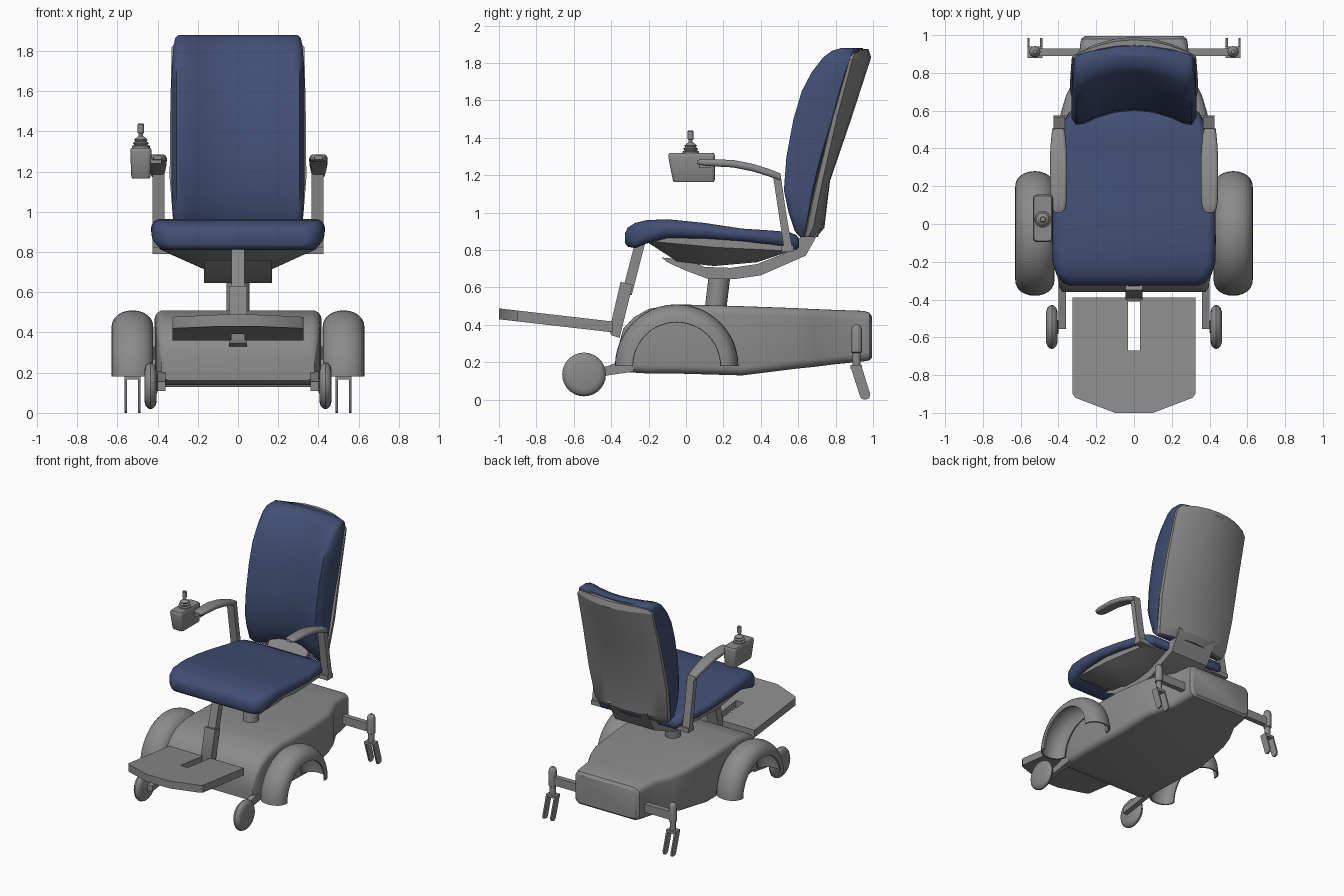
import bpy, bmesh, math
from math import sin, cos, pi

def material(name, rgb):
    m = bpy.data.materials.new(name)
    m.diffuse_color = (*rgb, 1)
    return m

GREY = material("grey frame", (0.26, 0.26, 0.26))
BLUE = material("navy upholstery", (0.054, 0.078, 0.175))

def loft(name, rings, mat=GREY, closed=False, s=1, angle=35):
    """Skin equal-length rings of points; cap the ends unless closed."""
    bm = bmesh.new()
    vs = [[bm.verts.new((s * x, y, z)) for x, y, z in r] for r in rings]
    n, k = len(rings[0]), len(rings)
    for i in range(k if closed else k - 1):
        a, b = vs[i], vs[(i + 1) % k]
        for j in range(n):
            bm.faces.new((a[j], a[(j + 1) % n], b[(j + 1) % n], b[j]))
    if not closed:
        bm.faces.new(vs[0])
        bm.faces.new(vs[-1])
    bmesh.ops.recalc_face_normals(bm, faces=bm.faces)
    me = bpy.data.meshes.new(name)
    bm.to_mesh(me)
    bm.free()
    me.shade_smooth()
    me.set_sharp_from_angle(angle=math.radians(angle))
    me.materials.append(mat)
    ob = bpy.data.objects.new(name, me)
    bpy.context.collection.objects.link(ob)
    return ob

def prism(name, pts, x0, x1, mat=GREY, s=1, angle=35):
    """Side profile of (y, z) points pulled from x0 to x1."""
    return loft(name, [[(x, y, z) for y, z in pts] for x in (x0, x1)], mat, s=s, angle=angle)

def box(name, x0, x1, y0, y1, z0, z1, s=1):
    return prism(name, [(y0, z0), (y1, z0), (y1, z1), (y0, z1)], x0, x1, s=s)

def lathe(name, c, prof, axis="z", s=1, n=24, lean=0):
    """Rings (height, radius) around an upright or sideways axis."""
    rings = []
    for h, r in prof:
        t = [2 * pi * i / n for i in range(n)]
        if axis == "z":
            rings.append([(c[0] + r * cos(a), c[1] + r * sin(a) + lean * h, c[2] + h) for a in t])
        else:
            rings.append([(c[0] + h, c[1] + r * cos(a), c[2] + r * sin(a)) for a in t])
    return loft(name, rings, s=s)

def rounded(hw, z0, z1, r, n=5):
    """Rounded rectangle section as (x, z) points."""
    pts = []
    r = min(r, (z1 - z0) * 0.49)
    for q, (sx, z) in enumerate(((1, z1 - r), (-1, z1 - r), (-1, z0 + r), (1, z0 + r))):
        for i in range(n + 1):
            a = pi / 2 * (q + i / n)
            pts.append((sx * (hw - r) + r * cos(a), z + r * sin(a)))
    return pts

def along_y(name, stations, r, mat=GREY, cx=0, s=1, angle=40):
    return loft(name, [[(cx + x, y, z) for x, z in rounded(w, z0, z1, r)]
                       for y, w, z0, z1 in stations], mat, s=s, angle=angle)

# Drive base
along_y("drive_base", [(-0.36, .38, .16, .29), (-0.335, .395, .15, .38), (-0.28, .405, .145, .44),
                       (-0.2, .41, .14, .485), (-0.05, .415, .14, .51), (0.3, .415, .13, .50),
                       (0.58, .39, .165, .49), (0.68, .36, .175, .485), (0.8, .30, .19, .48),
                       (0.95, .285, .205, .475), (0.98, .28, .21, .465), (0.995, .26, .225, .445)],
        0.045, angle=30)

# Seat post
lathe("seat_post", (0, 0.155, 0.46), [(0, .058), (0.19, .058)], lean=0.12)

# Curved support running under the seat and up to the backrest
prism("seat_support", [(-0.13, .76), (-0.10, .735), (0.0, .69), (0.12, .645), (0.26, .645), (0.40, .665),
                       (0.64, .77), (0.73, .93), (0.70, 1.0), (0.64, .92), (0.57, .80), (0.38, .725),
                       (0.24, .705), (0.10, .71), (0, .75)], -0.17, 0.17)

# Tapered seat pan
loft("seat_pan", [
    [(.16, -.04, .735), (-.16, -.04, .735), (-.17, .15, .715), (-.17, .38, .735), (.17, .38, .735), (.17, .15, .715)],
    [(.37, -.22, .85), (-.37, -.22, .85), (-.39, .15, .815), (-.35, .56, .795), (.35, .56, .795), (.39, .15, .815)],
    [(.37, -.20, .89), (-.37, -.20, .89), (-.39, .15, .885), (-.35, .56, .84), (.35, .56, .84), (.39, .15, .885)]])

# Seat cushion
along_y("seat_cushion", [(-0.325, .34, .835, .89), (-0.312, .375, .818, .92), (-0.27, .41, .81, .946),
                         (-0.21, .43, .835, .96), (-0.1, .433, .865, .965), (0.1, .432, .862, .945),
                         (0.3, .42, .848, .915), (0.45, .39, .83, .905), (0.55, .365, .81, .897),
                         (0.59, .345, .80, .88), (0.605, .32, .815, .86)], 0.05, BLUE, angle=60)

# Backrest: wrapped cushion and shell from horizontal crescent rings
def crescent(z, w, yf, yb, bow_f, bow_b, crown=0.0):
    us = [-1, -.93, -.8, -.6, -.3, 0, .3, .6, .8, .93, 1]
    ring = []
    for u in us:
        ease = {1: .38, .93: .1}.get(abs(u), 0) * (yb - yf)
        ring.append((w * u, yf + ease + bow_f * (1 - u * u), z - crown * abs(u) ** 4))
    for u in reversed(us):
        ring.append((w * u * 0.99, yb + bow_b * (1 - u * u), z - crown * abs(u) ** 4))
    return ring

loft("back_cushion", [crescent(z, w, f, b, .11 if z < 1.86 else .08, .06) for z, w, f, b in (
    (.87, .29, .60, .63), (.90, .31, .56, .635), (1.0, .325, .52, .655), (1.12, .33, .49, .675),
    (1.3, .33, .50, .72), (1.5, .33, .535, .78), (1.65, .33, .58, .82), (1.75, .327, .635, .85),
    (1.83, .32, .70, .88), (1.865, .312, .755, .89), (1.88, .295, .81, .885))], BLUE, angle=60)

loft("back_shell", [crescent(z, w, f, b, .05, c - b, cr) for z, w, f, b, c, cr in (
    (.87, .30, .62, .655, .70, 0), (.92, .32, .63, .68, .74, 0), (1.17, .34, .685, .73, .77, 0),
    (1.5, .337, .77, .805, .883, 0), (1.83, .33, .865, .89, .99, .01),
    (1.875, .30, .885, .90, .975, .025))], angle=25)

# Footrest: plate with slot and two-stage stem
def plate_z(y):
    return 0.36 - 0.115 * (y + 0.39)
outline = [(.325, -.39), (.325, -.9), (.31, -.92), (.1, -1.0), (-.1, -1.0), (-.31, -.92), (-.325, -.9),
           (-.325, -.39), (-.032, -.39), (-.032, -.67), (.032, -.67), (.032, -.39)]
loft("footplate", [[(x, y, plate_z(y) + h) for x, y in outline] for h in (0, .058)])
prism("footrest_stem_upper", [(-.345, .56), (-.29, .56), (-.215, .85), (-.27, .85)], -.032, .032)
prism("footrest_stem_lower", [(-.41, .37), (-.40, .345), (-.355, .33), (-.285, .615), (-.35, .63)], -.045, .045)

for s, side in ((1, "right"), (-1, "left")):
    # Hollow wheel arch
    rings = []
    for i in range(25):
        a = pi * i / 24
        sec = [(.525 + .105 * cos(pi * k / 12), .235 + .095 * sin(pi * k / 12) ** .8) for k in range(13)]
        sec += [(.525 - .095 * cos(pi * k / 12), .233 + .085 * sin(pi * k / 12) ** .8) for k in range(13)]
        rings.append([(x, -.05 + r * cos(a), .18 + r * sin(a)) for x, r in sec])
    loft(side + "_wheel_arch", rings, s=s)

    # Front anti-tip arm and wheel
    prism(side + "_front_arm", [(-.28, .21), (-.28, .15), (-.35, .14), (-.555, .11), (-.555, .155), (-.42, .18),
                                (-.35, .205)], .36, .40, s=s)
    lathe(side + "_front_wheel", (.435, -.545, .135),
          [(-.035, .03), (-.03, .04), (-.03, .08), (-.024, .1), (-.012, .113), (0, .117),
           (.012, .113), (.024, .1), (.03, .08), (.03, 0.001)], "x", s=s, n=28)

    # Rear caster arm, post and fork
    box(side + "_rear_arm", .24, .51, .89, .93, .265, .33, s=s)
    lathe(side + "_rear_post", (.525, .912, .18),
          [(0, .022), (.07, .022), (.075, .03), (.19, .03), (.21, .024), (.222, .01)], s=s, n=16)
    box(side + "_fork_crown", .485, .565, .88, .94, .165, .185, s=s)
    for x, part in ((.485, "inner"), (.553, "outer")):
        prism(side + "_fork_" + part, [(.88, .175), (.94, .175), (.985, .03), (.98, .008), (.96, 0), (.94, .004),
                                       (.93, .02)], x, x + .012, s=s)

    # Armrest pad, post and bracket
    along_y(side + "_arm_pad", [(y, w, z - h, z + h) for y, z, w, h in (
        (.06, 1.27, .02, .01), (.075, 1.27, .035, .015), (.11, 1.268, .043, .018), (.25, 1.262, .046, .02),
        (.36, 1.24, .045, .02), (.44, 1.215, .04, .02), (.505, 1.19, .033, .02))], .018, cx=.40, s=s)
    prism(side + "_arm_post", [(.465, 1.20), (.505, 1.21), (.535, 1.0), (.57, .80), (.525, .80), (.495, 1.0)],
          .365, .425, s=s)
    box(side + "_arm_bracket", .28, .425, .51, .575, .79, .825, s=s)

# Joystick controller on the left arm
loft("control_box", [[(-.483 + x * k, .03 + y * k2 + dy, z) for x, y in rounded(.053, -.125, .125, .02)]
                     for z, k, k2, dy in ((1.165, .8, .86, .012), (1.175, .9, .9, .012), (1.30, 1, 1, 0),
                                          (1.312, .97, .98, 0), (1.318, .88, .95, 0))])
box("control_bracket", -.45, -.38, .07, .13, 1.24, 1.27)
lathe("joystick", (-.483, .025, 1.315),
      [(0, .045), (.012, .045), (.018, .033), (.028, .04), (.036, .028), (.044, .034), (.054, .022),
       (.062, .011), (.075, .011), (.078, .016), (.12, .016), (.125, .012)], n=16)
